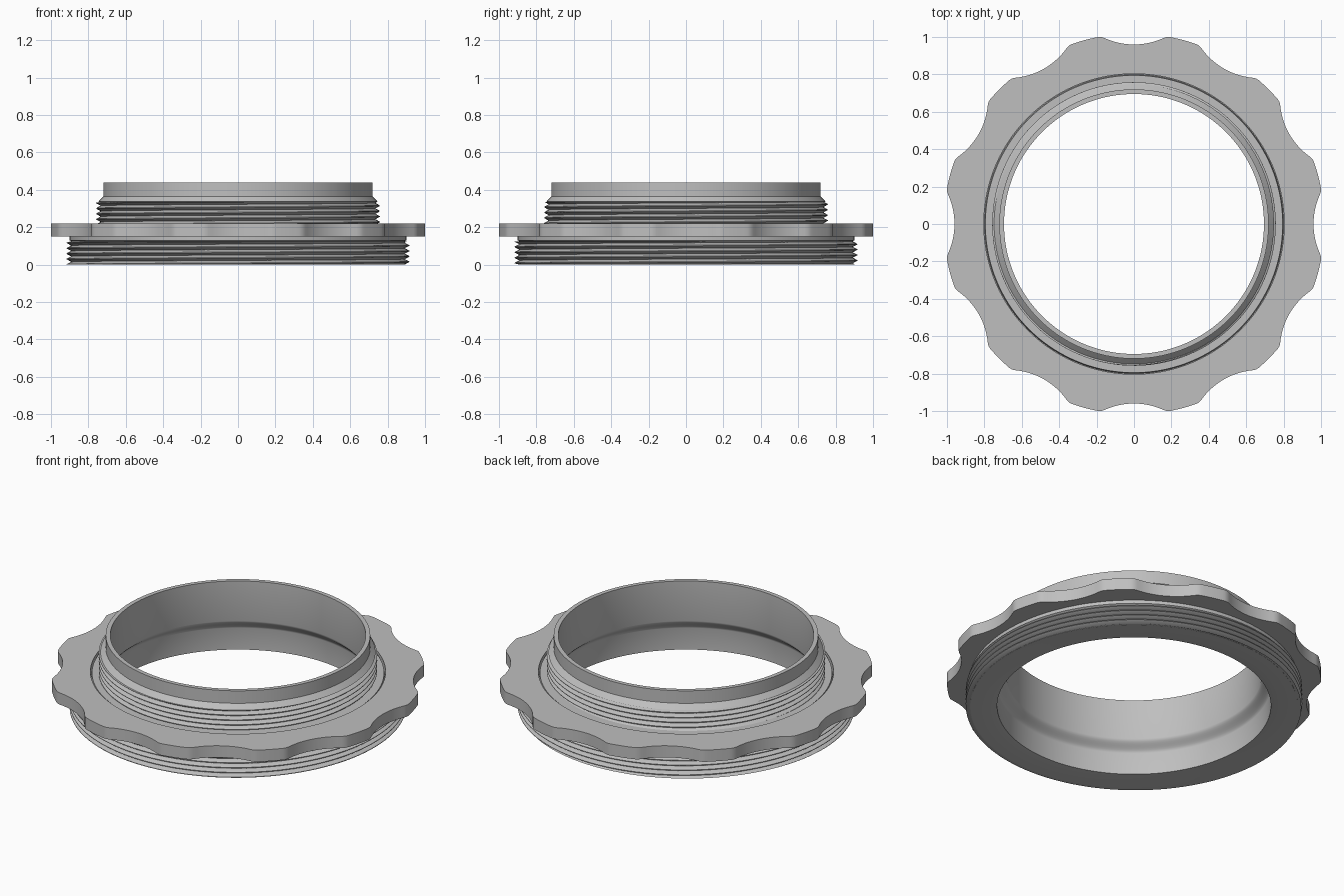
import bpy, bmesh, math

old = bpy.data.objects.get("Cube")
if old:
    bpy.data.objects.remove(old, do_unlink=True)

GREY = (0.52, 0.52, 0.52, 1)
metal = bpy.data.materials.new("plain grey metal")
metal.use_nodes = True
metal.diffuse_color = GREY
metal.node_tree.nodes["Principled BSDF"].inputs["Base Color"].default_value = GREY


def sweep(name, sections, loop, angle=30):
    """Skin a list of closed cross-sections; loop joins the last to the first."""
    bm = bmesh.new()
    rows = [[bm.verts.new(p) for p in s] for s in sections]
    n = len(rows[0])
    pairs = list(zip(rows, rows[1:]))
    if loop:
        pairs.append((rows[-1], rows[0]))
    else:
        bm.faces.new(rows[0])
        bm.faces.new(rows[-1])
    for a, b in pairs:
        for i in range(n):
            j = (i + 1) % n
            bm.faces.new((a[i], b[i], b[j], a[j]))
    bmesh.ops.recalc_face_normals(bm, faces=bm.faces)
    mesh = bpy.data.meshes.new(name)
    bm.to_mesh(mesh)
    bm.free()
    mesh.materials.append(metal)
    mesh.shade_smooth()
    mesh.set_sharp_from_angle(angle=math.radians(angle))
    obj = bpy.data.objects.new(name, mesh)
    bpy.context.collection.objects.link(obj)
    return obj


def polar(r, a, z):
    return (r * math.cos(a), r * math.sin(a), z)


# Lathed body: threaded cores, neck, plain collar and stepped bore
profile = [(0.745, 0.005), (0.786, 0), (0.892, 0), (0.892, 0.125), (0.9, 0.13),
           (0.9, 0.17), (0.8, 0.17), (0.795, 0.213), (0.735, 0.213), (0.735, 0.335),
           (0.748, 0.337), (0.72, 0.365), (0.72, 0.44), (0.695, 0.44)]
STEPS = 8
for i in range(STEPS + 1):
    t = i / STEPS
    blend = t * t * (3 - 2 * t)
    profile.append((0.695 + 0.05 * blend, 0.2 - 0.065 * t))
SEG = 144
sweep("body", [[polar(r, math.tau * k / SEG, z) for r, z in profile] for k in range(SEG)], True)


# Scalloped grip flange
LOBES = 12
LOBE_R, CUT_R, CUT_DIST = 1.018, 0.38, 1.34


def grip_radius(a):
    pitch = math.tau / LOBES
    d = (a + pitch / 2) % pitch - pitch / 2
    side = CUT_DIST * math.sin(d)
    scallop = CUT_DIST * math.cos(d) - math.sqrt(max(CUT_R ** 2 - side ** 2, 0))
    # soft minimum rounds the corners between lobe and scallop
    k = 0.012
    h = max(k - abs(scallop - LOBE_R), 0) / k
    return min(scallop, LOBE_R) - h * h * k / 4


GRIP_SEG = 360
angles = [math.tau * k / GRIP_SEG for k in range(GRIP_SEG)]
fit = 1 / max(grip_radius(a) * math.cos(a) for a in angles)
grip = []
for a in angles:
    r = grip_radius(a) * fit
    grip.append([polar(0.803, a, 0.15), polar(r, a, 0.15),
                 polar(r, a, 0.22), polar(0.803, a, 0.22)])
sweep("grip_flange", grip, True)


# Helical thread ridges, trimmed flat at both ends
def thread(name, root, crest, low, high, pitch):
    half = pitch / 2
    turns = (high - low + pitch) / pitch
    steps = int(turns * 120)
    sections = []
    for k in range(1, steps):
        t = k / steps
        a = math.tau * turns * t
        z = low - half + (high - low + pitch) * t

        def clip(v):
            return min(max(v, low), high)

        height = (crest - root) * (1 - abs(z - clip(z)) / half)
        sections.append([polar(root - 0.01, a, clip(z - half)),
                         polar(root, a, clip(z - half)),
                         polar(root + height, a, clip(z - pitch * 0.06)),
                         polar(root + height, a, clip(z + pitch * 0.06)),
                         polar(root, a, clip(z + half)),
                         polar(root - 0.01, a, clip(z + half))])
    return sweep(name, sections, False)


thread("lower_thread", 0.892, 0.916, 0.001, 0.125, 0.029)
thread("upper_thread", 0.735, 0.758, 0.214, 0.336, 0.029)
